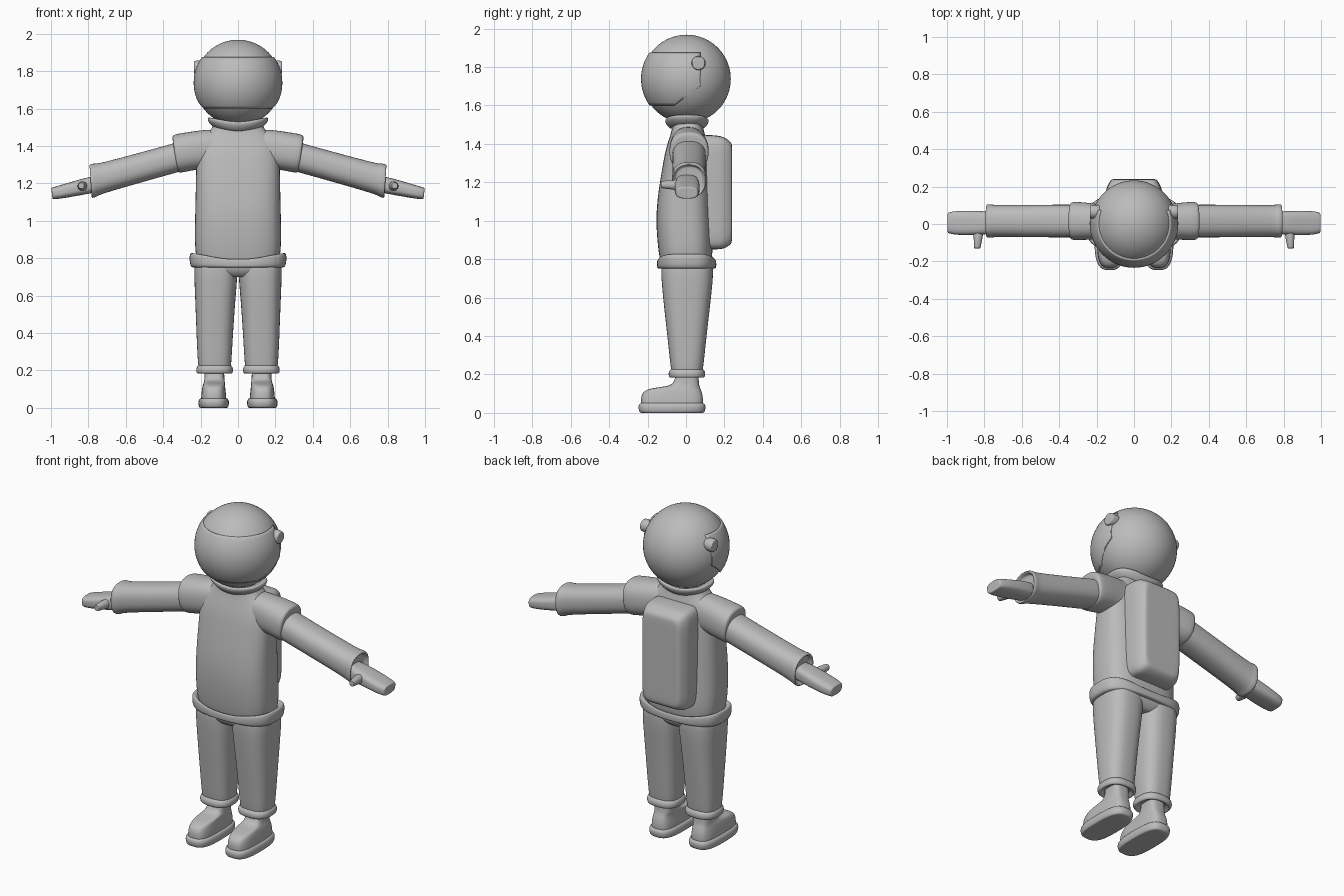
import bpy, bmesh, math
from mathutils import Vector

cube = bpy.data.objects.get("Cube")
if cube:
    bpy.data.objects.remove(cube)

grey = bpy.data.materials.new("plain grey")
grey.use_nodes = True
grey.diffuse_color = (0.5, 0.5, 0.5, 1)
grey.node_tree.nodes["Principled BSDF"].inputs["Base Color"].default_value = (0.5, 0.5, 0.5, 1)

X, Y, Z = Vector((1, 0, 0)), Vector((0, 1, 0)), Vector((0, 0, 1))


def finish(name, bm, mirror=False, subdiv=2):
    bmesh.ops.recalc_face_normals(bm, faces=bm.faces)
    mesh = bpy.data.meshes.new(name)
    bm.to_mesh(mesh)
    bm.free()
    mesh.materials.append(grey)
    for face in mesh.polygons:
        face.use_smooth = True
    obj = bpy.data.objects.new(name, mesh)
    bpy.context.collection.objects.link(obj)
    if mirror:
        obj.modifiers.new("Mirror", 'MIRROR').use_mirror_merge = False
    if subdiv:
        sub = obj.modifiers.new("Subdivision", 'SUBSURF')
        sub.levels = sub.render_levels = subdiv
    return obj


def loft(name, rings, u=X, v=Y, power=2.5, mirror=False, warp=None, n=24):
    """Skin superellipse rings (centre, half size along u, half size along v)."""
    first, last = rings[0], rings[-1]
    rings = ([(first[0], first[1] * .88, first[2] * .88)] + rings
             + [(last[0], last[1] * .88, last[2] * .88)])
    bm = bmesh.new()
    loops = []
    for centre, a, b in rings:
        loop = []
        for i in range(n):
            t = math.tau * (i + .5) / n
            c, s = math.cos(t), math.sin(t)
            co = (Vector(centre)
                  + u * math.copysign(abs(c) ** (2 / power), c) * a
                  + v * math.copysign(abs(s) ** (2 / power), s) * b)
            loop.append(bm.verts.new(warp(co) if warp else co))
        loops.append(loop)
    for lo, hi in zip(loops, loops[1:]):
        for i in range(n):
            j = (i + 1) % n
            bm.faces.new((lo[i], lo[j], hi[j], hi[i]))
    bm.faces.new(loops[0])
    bm.faces.new(loops[-1])
    return finish(name, bm, mirror)


def upright(rows):
    """Rows of x, y, z, half width, half depth."""
    return [((x, y, z), a, b) for x, y, z, a, b in rows]


def ball(radius):
    bm = bmesh.new()
    bmesh.ops.create_uvsphere(bm, u_segments=64, v_segments=40, radius=radius)
    bmesh.ops.translate(bm, verts=bm.verts, vec=(0, .003, 1.738))
    return bm


# Helmet
finish("helmet", ball(.23), subdiv=0)

# Visor: a trimmed, slightly larger shell
bm = ball(.237)
for point, normal in (((0, 0, 1.875), (0, 0, 1)),
                      ((0, 0, 1.60), (0, 0, -1)),
                      ((0, -.06, 1.60), (0, .6, -.8)),
                      ((0, .075, 1.7), (0, 1, 0))):
    bmesh.ops.bisect_plane(bm, geom=bm.verts[:] + bm.edges[:] + bm.faces[:],
                           plane_co=point, plane_no=normal, clear_outer=True)
visor = finish("visor", bm, subdiv=0)
shell = visor.modifiers.new("Thickness", 'SOLIDIFY')
shell.thickness = .014
shell.offset = -1
bpy.context.view_layer.objects.active = visor
visor.select_set(True)
bpy.ops.object.shade_smooth_by_angle(angle=math.radians(40))

# Visor hinges
loft("visor_hinge", [((.18, .065, 1.82), .036, .036), ((.222, .065, 1.82), .038, .038),
                     ((.236, .065, 1.82), .033, .033)], Y, Z, 2, mirror=True)

# Collar dips at front and back
def collar_dip(co):
    return co - Z * .03 * max(0, 1 - abs(co.x) / .165)

loft("collar", upright([(0, .005, 1.505, .13, .09), (0, .005, 1.522, .155, .107),
                        (0, .005, 1.545, .167, .117), (0, .005, 1.558, .156, .108),
                        (0, .005, 1.548, .13, .09)]), warp=collar_dip)

# Torso and neck
loft("torso", upright([(0, 0, .76, .215, .13), (0, -.002, .85, .235, .145),
                       (0, -.015, 1.05, .23, .147), (0, 0, 1.27, .225, .125),
                       (0, .005, 1.37, .225, .113), (0, .01, 1.45, .19, .09),
                       (0, .008, 1.485, .14, .08), (0, .008, 1.55, .12, .075)]),
     power=2.9)

# Shoulder sleeves with a lip
tilt = Vector((.15, 0, 1))
loft("shoulder_sleeve", [((.08, .012, 1.385), .085, .105), ((.17, .012, 1.385), .092, .102),
                         ((.25, .015, 1.373), .1, .102), ((.315, .016, 1.361), .104, .104),
                         ((.336, .016, 1.357), .1, .1), ((.338, .016, 1.356), .085, .08)],
     Y, tilt, 2.4, True)

# Arms with open cuffs
lean = Vector((.07, 0, 1))
def arm_ring(x, a, b):
    return ((x, .016, 1.338 - .278 * (x - .33)), a, b)

loft("arm", [arm_ring(.28, .088, .08), arm_ring(.4, .088, .079), arm_ring(.6, .087, .08),
             arm_ring(.752, .086, .083), arm_ring(.762, .09, .09), arm_ring(.785, .091, .092),
             arm_ring(.792, .082, .082), arm_ring(.765, .072, .068)], Y, lean, 2.4, True)

# Mitten hands and thumbs
loft("hand", [((.74, .006, 1.2), .055, .042), ((.81, .006, 1.187), .064, .044),
              ((.89, .006, 1.168), .066, .039), ((.96, .006, 1.152), .064, .035),
              ((.995, .006, 1.145), .055, .031)], Y, Vector((.12, 0, 1)), 3, True)
loft("thumb", [((.83, 0, 1.183), .027, .027), ((.832, -.06, 1.186), .026, .026),
               ((.836, -.1, 1.188), .021, .022), ((.838, -.13, 1.188), .017, .018)],
     X, Z, 2.2, True, n=16)

# Backpack
loft("backpack", [((0, .07, 1.15), .155, .3), ((0, .17, 1.147), .152, .297),
                  ((0, .2, 1.145), .145, .29), ((0, .24, 1.143), .122, .265)],
     X, Z, 8, n=32)

# Waistband: a flared lip, lower at the middle
def waist_dip(co):
    if co.z > .775:
        co.z -= .045 * max(0, 1 - abs(co.x) / .24)
    return co

loft("waistband", upright([(0, .003, .75, .235, .135), (0, .003, .752, .255, .152),
                           (0, .003, .79, .262, .156), (0, .003, .825, .26, .156),
                           (0, .003, .832, .245, .146), (0, .003, .8, .215, .125)]),
     power=3, warp=waist_dip)

# Trousers
loft("hips", upright([(0, .005, .7, .16, .1), (0, .005, .73, .22, .132),
                      (0, .005, .79, .235, .138)]), power=3)
loft("trouser_leg", upright([(.125, .005, .2, .088, .082), (.125, .005, .35, .096, .097),
                             (.122, .005, .55, .106, .12), (.119, .006, .68, .115, .134),
                             (.118, .006, .77, .117, .138)]), power=2.7, mirror=True)
loft("trouser_cuff", upright([(.125, .005, .2, .07, .065), (.125, .005, .18, .085, .082),
                              (.125, .005, .186, .099, .096), (.125, .005, .215, .1, .097),
                              (.125, .005, .23, .086, .083)]), power=2.6, mirror=True)

# Boots
loft("boot_upper", upright([(.13, -.073, .03, .068, .162), (.13, -.073, .07, .067, .164),
                            (.13, -.073, .105, .062, .157), (.128, -.06, .128, .059, .135),
                            (.126, -.014, .137, .056, .085), (.126, .004, .155, .053, .063),
                            (.126, .006, .22, .052, .058)]), power=3.2, mirror=True)
loft("boot_sole", upright([(.13, -.073, 0, .073, .163), (.13, -.073, .006, .08, .172),
                           (.13, -.073, .035, .084, .178), (.13, -.073, .052, .074, .168)]),
     power=3, mirror=True)
